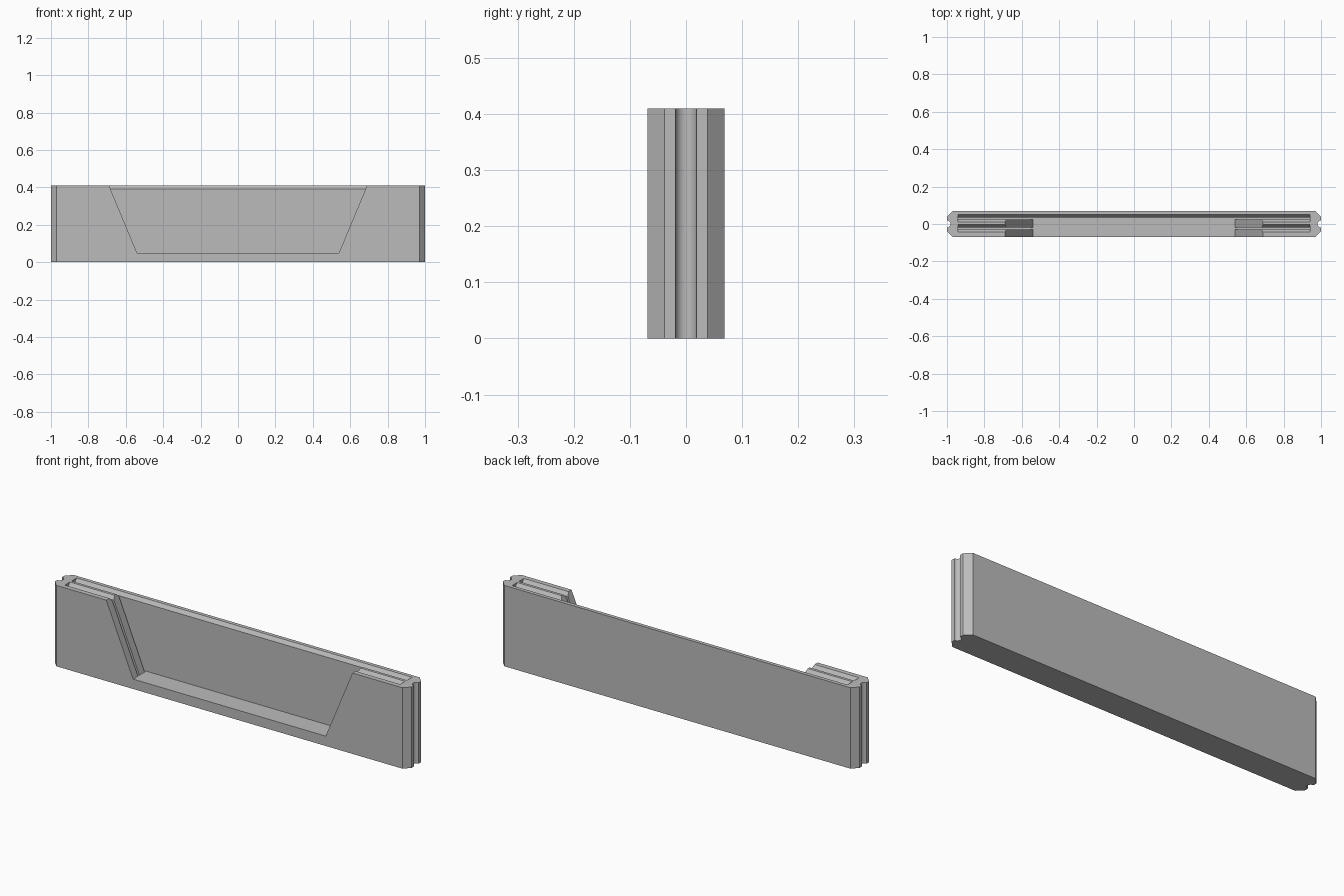
import bpy
import bmesh
import math

HEIGHT = 0.41
FLOOR = 0.05          # height of slot and window floors
HALF_DEPTH = 0.069
OVER = 0.1            # how far cutters stick out

cube = bpy.data.objects.get("Cube")
if cube:
    bpy.data.objects.remove(cube, do_unlink=True)

grey = bpy.data.materials.new("plain grey")
grey.use_nodes = True
colour = (0.5, 0.5, 0.5, 1)
grey.diffuse_color = colour
grey.node_tree.nodes["Principled BSDF"].inputs["Base Color"].default_value = colour


def prism(name, points, axis, start, end):
    """Extrude a closed 2D outline along the given axis."""
    place = {"x": lambda a, b, c: (c, a, b),
             "y": lambda a, b, c: (a, c, b),
             "z": lambda a, b, c: (a, b, c)}[axis]
    bm = bmesh.new()
    base = [bm.verts.new(place(a, b, start)) for a, b in points]
    top = [bm.verts.new(place(a, b, end)) for a, b in points]
    bm.faces.new(base)
    bm.faces.new(top)
    count = len(points)
    for i in range(count):
        j = (i + 1) % count
        bm.faces.new((base[i], base[j], top[j], top[i]))
    bmesh.ops.recalc_face_normals(bm, faces=bm.faces)
    mesh = bpy.data.meshes.new(name)
    bm.to_mesh(mesh)
    bm.free()
    mesh.materials.append(grey)
    obj = bpy.data.objects.new(name, mesh)
    bpy.context.collection.objects.link(obj)
    return obj


def cut(target, cutter):
    """Subtract the cutter, then throw it away."""
    cutter.hide_render = True
    mod = target.modifiers.new("cut", "BOOLEAN")
    mod.operation = "DIFFERENCE"
    mod.solver = "EXACT"
    mod.object = cutter
    bpy.context.view_layer.objects.active = target
    bpy.ops.object.modifier_apply(modifier=mod.name)
    bpy.data.objects.remove(cutter, do_unlink=True)


# Body: plan outline with chamfered corners and a round groove in each end
groove, segments = 0.019, 16
right_end = [(0.97, -HALF_DEPTH), (1, -0.038)]
for i in range(segments + 1):
    a = math.pi * i / segments
    right_end.append((1 - groove * math.sin(a), -groove * math.cos(a)))
right_end += [(1, 0.038), (0.97, HALF_DEPTH)]
left_end = [(-x, -y) for x, y in right_end]
body = prism("holder_body", right_end + left_end, "z", 0, HEIGHT)

# Two long slots with flared mouths
for middle in (0.030, -0.024):
    narrow, wide, flare = 0.006, 0.020, 0.018
    half = [(narrow, FLOOR), (narrow, HEIGHT - flare),
            (wide, HEIGHT), (wide, HEIGHT + OVER)]
    outline = [(middle + y, z) for y, z in half]
    outline += [(middle - y, z) for y, z in reversed(half)]
    cut(body, prism("slot_cutter", outline, "x", -0.94, 0.94))

# Sloping window through the front walls, back to the rear slot
slope = (0.69 - 0.54) / (HEIGHT - FLOOR)
reach = 0.69 + slope * OVER
window = [(-0.54, FLOOR), (0.54, FLOOR),
          (reach, HEIGHT + OVER), (-reach, HEIGHT + OVER)]
cut(body, prism("window_cutter", window, "y", -HALF_DEPTH - OVER, 0.030))

# Smooth grooves, sharp edges elsewhere
bpy.ops.object.select_all(action="DESELECT")
body.select_set(True)
bpy.context.view_layer.objects.active = body
bpy.ops.object.shade_smooth_by_angle(angle=math.radians(25))
